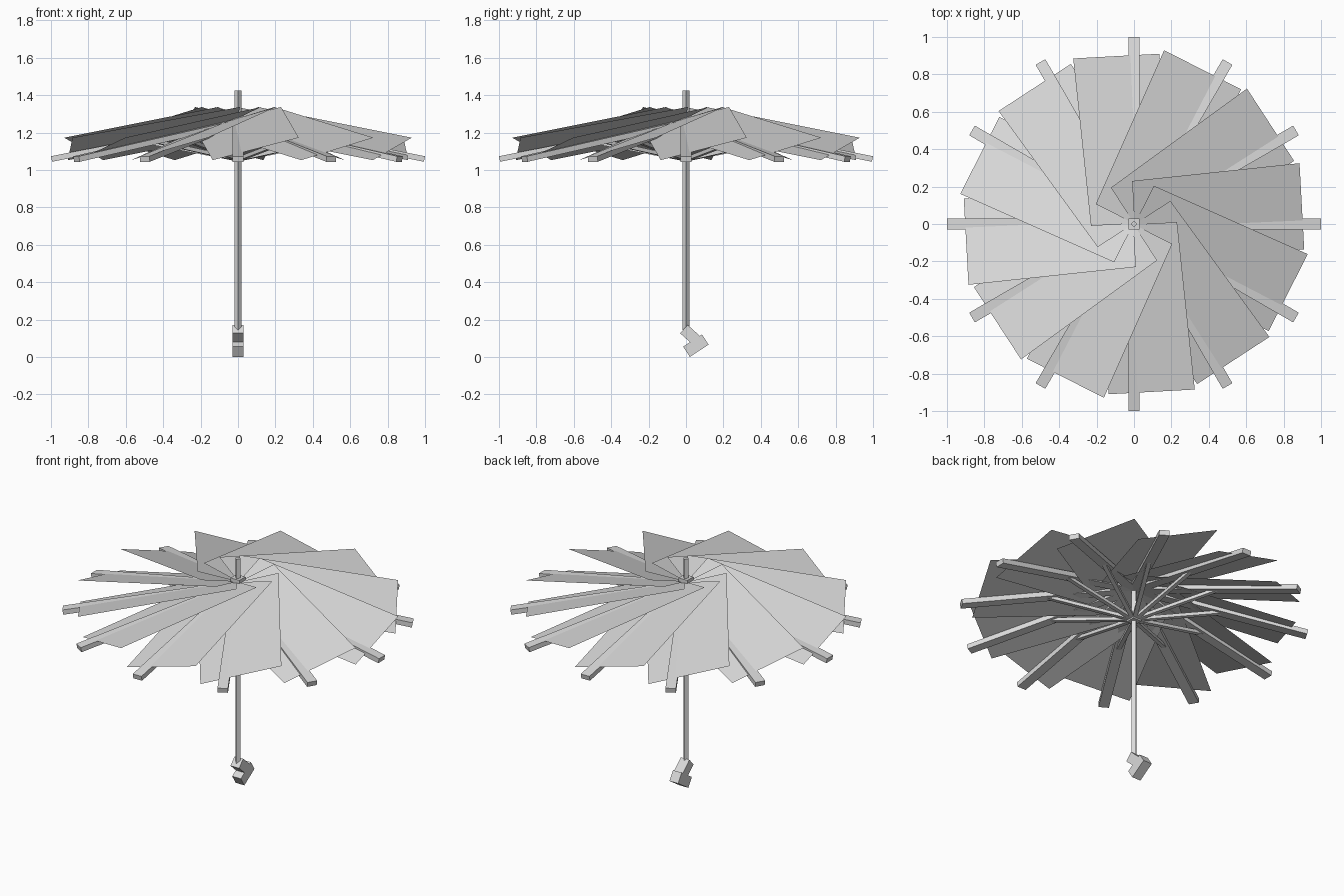
import bpy
import math
from mathutils import Vector, Matrix

cube = bpy.data.objects.get("Cube")
if cube:
    bpy.data.objects.remove(cube, do_unlink=True)

grey = bpy.data.materials.new("plain_grey")
GREY = (0.7, 0.7, 0.7, 1.0)
grey.diffuse_color = GREY
grey.use_nodes = True
grey.node_tree.nodes["Principled BSDF"].inputs["Base Color"].default_value = GREY


def add_mesh(name, verts, faces):
    mesh = bpy.data.meshes.new(name)
    mesh.from_pydata(verts, [], faces)
    mesh.materials.append(grey)
    obj = bpy.data.objects.new(name, mesh)
    bpy.context.collection.objects.link(obj)
    return obj


BOX_FACES = [(0, 1, 3, 2), (4, 6, 7, 5), (0, 4, 5, 1),
             (2, 3, 7, 6), (0, 2, 6, 4), (1, 5, 7, 3)]


def box(name, centre, size, rotation=Matrix()):
    """Box of a given size, rotated about its own centre."""
    verts = [Vector(centre) + rotation @ Vector((x * size[0], y * size[1], z * size[2]))
             for x in (-.5, .5) for y in (-.5, .5) for z in (-.5, .5)]
    return add_mesh(name, verts, BOX_FACES)


def bar(name, start, end, width, thick, turn):
    """Bar between two (radius, height) points, turned about the pole."""
    dr, dz = end[0] - start[0], end[1] - start[1]
    spin = Matrix.Rotation(turn, 4, 'Z')
    tilt = Matrix.Rotation(-math.atan2(dz, dr), 4, 'Y')
    mid = spin @ Vector(((start[0] + end[0]) / 2, 0, (start[1] + end[1]) / 2))
    return box(name, mid, (math.hypot(dr, dz), width, thick), spin @ tilt)


# Canopy: twelve tilted, overlapping panels, each with a rib and a stretcher
PANEL = [(0.015, -0.23, 1.217), (0.91, -0.135, 1.053),
         (0.885, 0.325, 1.173), (-0.01, 0.23, 1.337)]
for i in range(12):
    turn = math.radians(30 * i)
    spin = Matrix.Rotation(turn, 4, 'Z')
    add_mesh(f"canopy_panel_{i + 1}", [spin @ Vector(p) for p in PANEL], [(0, 1, 2, 3)])
    bar(f"rib_{i + 1}", (0.0, 1.257), (0.997, 1.059), 0.06, 0.03, turn)
    bar(f"stretcher_{i + 1}", (0.02, 1.06), (0.5, 1.152), 0.025, 0.02, turn)

# Pole: square section standing on edge
box("pole", (0, 0, 0.785), (0.026, 0.026, 1.28), Matrix.Rotation(math.radians(45), 4, 'Z'))

# Hubs: top cap and lower runner
box("top_hub", (0, 0, 1.285), (0.06, 0.06, 0.04))
box("lower_hub", (0, 0, 1.06), (0.06, 0.06, 0.035))

# Handle: two crossed blocks forming a hook
box("handle_upper", (0.0, 0.035, 0.108), (0.06, 0.125, 0.06),
    Matrix.Rotation(math.radians(-42), 4, 'X'))
box("handle_lower", (0.0, 0.053, 0.061), (0.06, 0.12, 0.065),
    Matrix.Rotation(math.radians(33), 4, 'X'))
